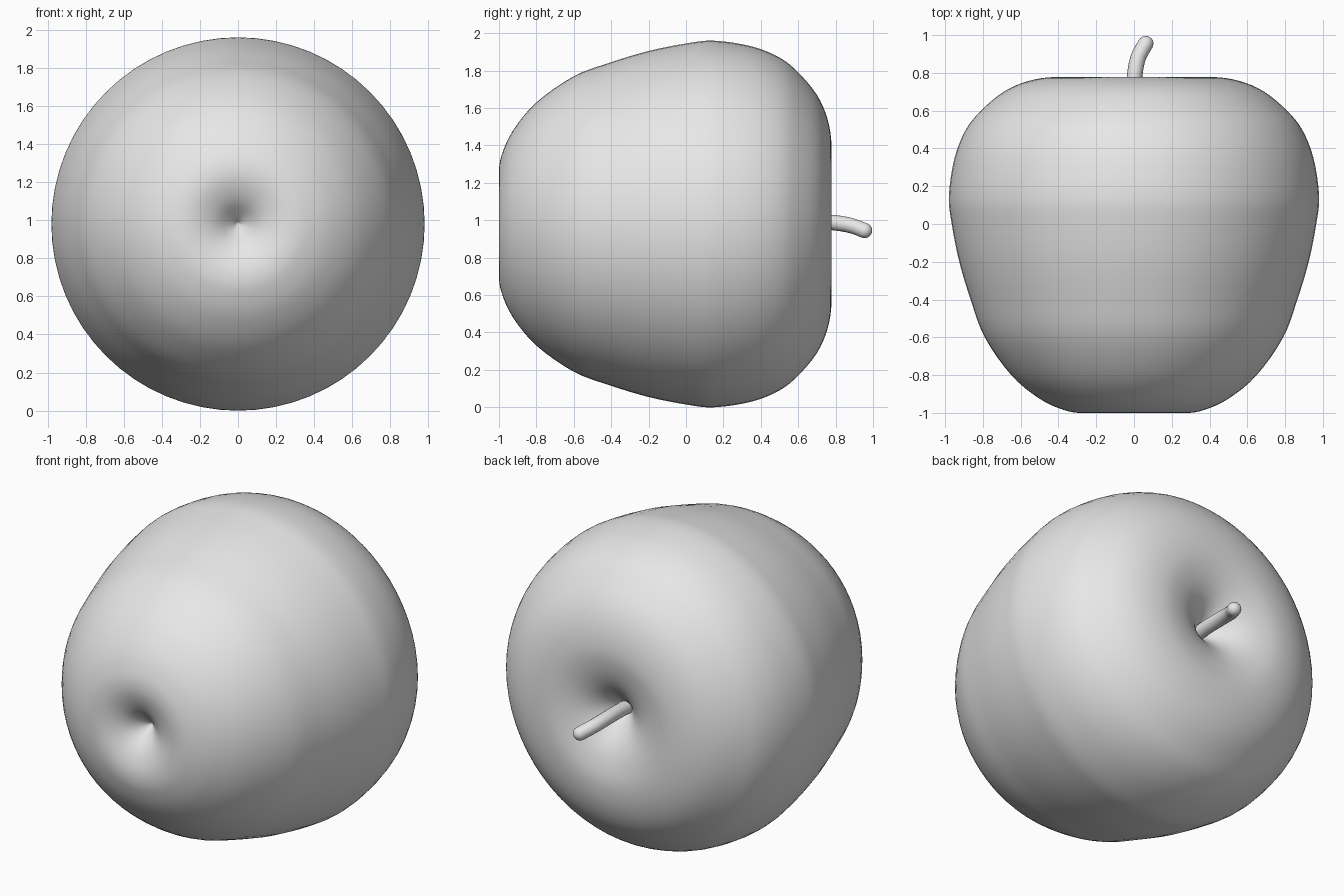
import bpy, bmesh, math
from mathutils import Vector

cube = bpy.data.objects.get("Cube")
if cube:
    bpy.data.objects.remove(cube)

CENTRE_Z = 0.98

grey = bpy.data.materials.new("plain grey")
grey.use_nodes = True
grey.diffuse_color = (0.8, 0.8, 0.8, 1)
grey.node_tree.nodes["Principled BSDF"].inputs["Base Color"].default_value = (0.8, 0.8, 0.8, 1)


def spline(points, steps):
    """Smooth curve through every given point."""
    pts = [Vector(p) for p in points]
    pts = [2 * pts[0] - pts[1]] + pts + [2 * pts[-1] - pts[-2]]
    out = []
    for a, b, c, d in zip(pts, pts[1:], pts[2:], pts[3:]):
        for i in range(steps):
            t = i / steps
            out.append(0.5 * (2 * b + (c - a) * t + (2 * a - 5 * b + 4 * c - d) * t ** 2
                              + (3 * b - a - 3 * c + d) * t ** 3))
    return out + [pts[-2]]


def finish(bm, name):
    bmesh.ops.recalc_face_normals(bm, faces=bm.faces)
    mesh = bpy.data.meshes.new(name)
    bm.to_mesh(mesh)
    bm.free()
    mesh.materials.append(grey)
    mesh.shade_smooth()
    obj = bpy.data.objects.new(name, mesh)
    bpy.context.collection.objects.link(obj)
    return obj


def skin(bm, rings):
    """Join neighbouring rings of equal length with quads."""
    for low, high in zip(rings, rings[1:]):
        for i in range(len(low)):
            j = (i + 1) % len(low)
            bm.faces.new((low[i], low[j], high[j], high[i]))


# Fruit body: (radius, y) profile from front dimple to stem dimple, turned around y
profile = [(0, -0.84), (0.05, -0.89), (0.12, -0.95), (0.2, -0.987), (0.28, -1.0),
           (0.37, -0.985), (0.5, -0.925), (0.65, -0.8), (0.79, -0.6), (0.865, -0.4),
           (0.925, -0.2), (0.965, 0), (0.98, 0.15), (0.95, 0.35), (0.89, 0.5),
           (0.81, 0.6), (0.69, 0.7), (0.56, 0.757), (0.42, 0.778), (0.3, 0.762),
           (0.2, 0.725), (0.12, 0.67), (0.05, 0.6), (0, 0.54)]
curve = spline(profile, 4)
SIDES = 64
bm = bmesh.new()
rings = []
for r, y in curve[1:-1]:
    angles = [math.tau * i / SIDES for i in range(SIDES)]
    rings.append([bm.verts.new((r * math.cos(a), y, CENTRE_Z + r * math.sin(a))) for a in angles])
skin(bm, rings)
for ring, end in ((rings[0], curve[0]), (rings[-1], curve[-1])):
    tip = bm.verts.new((0, end.y, CENTRE_Z))
    for i in range(SIDES):
        bm.faces.new((ring[i], ring[(i + 1) % SIDES], tip))
finish(bm, "fruit_body")

# Stem: round tube along a drooping path, closed with a domed tip
path = spline([(0, 0.52, 0.98), (0, 0.66, 0.99), (0.003, 0.78, 0.988),
               (0.022, 0.88, 0.972), (0.062, 0.955, 0.945)], 5)
RADIUS = 0.041
steps = [(p, RADIUS) for p in path]
heading = (path[-1] - path[-2]).normalized()
for k in range(1, 6):
    a = k * math.pi / 10.5
    steps.append((path[-1] + heading * RADIUS * math.sin(a), RADIUS * math.cos(a)))
bm = bmesh.new()
rings = []
for i, (p, r) in enumerate(steps):
    before, after = steps[max(i - 1, 0)][0], steps[min(i + 1, len(steps) - 1)][0]
    along = (after - before).normalized()
    side = along.cross(Vector((0, 0, 1))).normalized()
    up = side.cross(along)
    rings.append([bm.verts.new(p + r * (side * math.cos(a) + up * math.sin(a)))
                  for a in (math.tau * n / 16 for n in range(16))])
skin(bm, rings)
bm.faces.new(rings[0])
bm.faces.new(rings[-1])
finish(bm, "stem")
